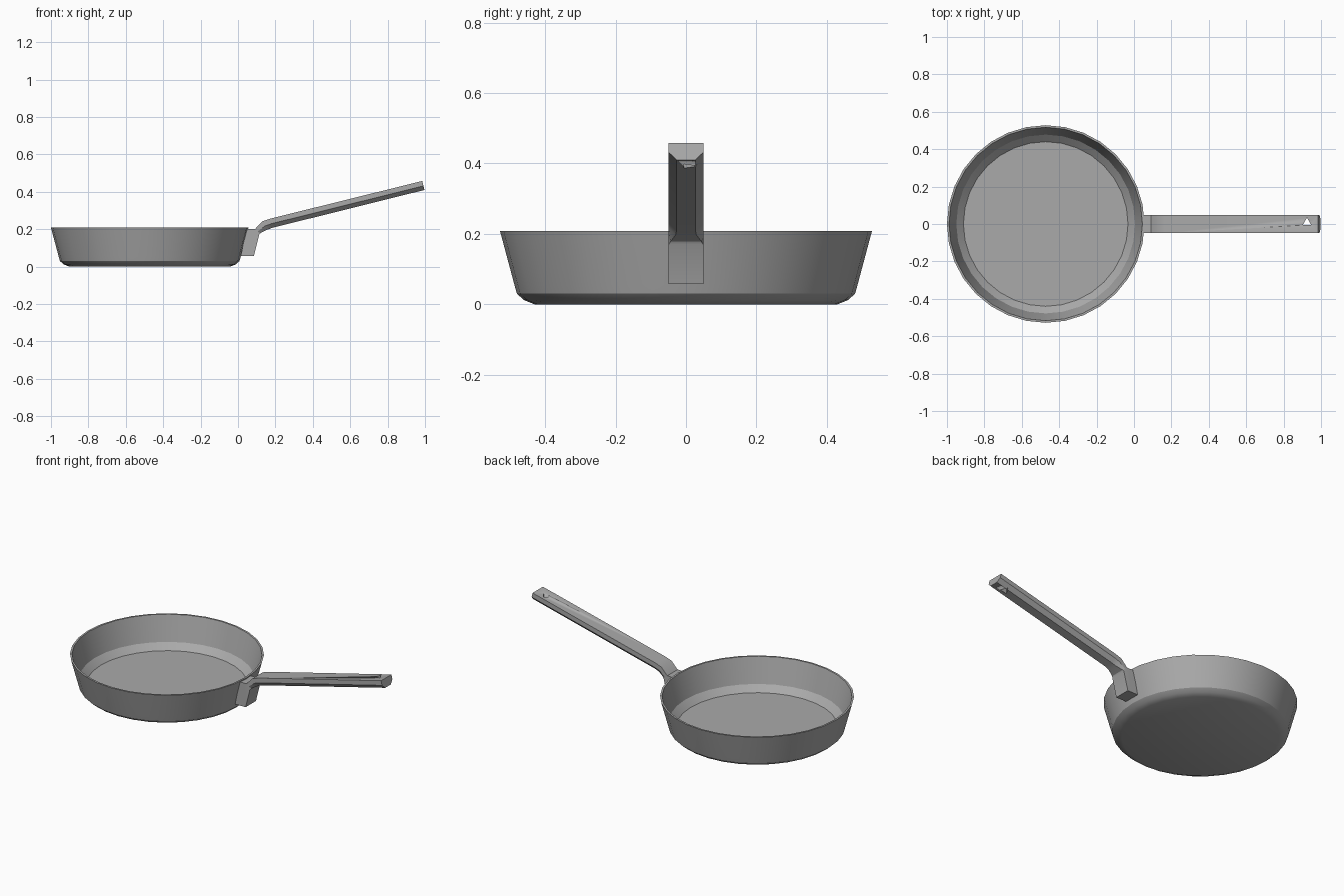
import bpy, bmesh, math
from mathutils import Vector

cube = bpy.data.objects.get("Cube")
if cube:
    bpy.data.objects.remove(cube, do_unlink=True)

steel = bpy.data.materials.new("grey metal")
steel.use_nodes = True
grey = (0.4, 0.4, 0.4, 1)
steel.diffuse_color = grey
steel.node_tree.nodes["Principled BSDF"].inputs["Base Color"].default_value = grey


def finish(name, bm, angle):
    bmesh.ops.recalc_face_normals(bm, faces=bm.faces)
    mesh = bpy.data.meshes.new(name)
    bm.to_mesh(mesh)
    bm.free()
    mesh.materials.append(steel)
    obj = bpy.data.objects.new(name, mesh)
    bpy.context.collection.objects.link(obj)
    bpy.ops.object.select_all(action='DESELECT')
    obj.select_set(True)
    bpy.context.view_layer.objects.active = obj
    bpy.ops.object.shade_smooth_by_angle(angle=math.radians(angle))
    return obj


def bridge(bm, rings):
    for a, b in zip(rings, rings[1:]):
        n = len(a)
        for i in range(n):
            j = (i + 1) % n
            bm.faces.new((a[i], a[j], b[j], b[i]))
    bm.faces.new(rings[0])
    bm.faces.new(rings[-1])


# Pan bowl: outer wall up, over the thin rim, down to the inner floor
SEGMENTS = 32
PAN_X = -0.472
profile = [(0.43, 0.0), (0.46, 0.012), (0.48, 0.03), (0.487, 0.055),
           (0.528, 0.208), (0.517, 0.208), (0.478, 0.06), (0.44, 0.025)]
bm = bmesh.new()
rings = []
for r, z in profile:
    ring = []
    for i in range(SEGMENTS):
        a = math.tau * i / SEGMENTS
        ring.append(bm.verts.new((PAN_X + r * math.cos(a), r * math.sin(a), z)))
    rings.append(ring)
bridge(bm, rings)
finish("pan_bowl", bm, 30)

# Handle: bracket against the wall, bend, then a long bar with a rounded underside
# Each section: upper point, lower point (x, z), width ratio of the underside
sections = [((0.015, 0.058), (0.085, 0.058), 1.0),
            ((0.045, 0.2), (0.113, 0.17), 1.0),
            ((0.09, 0.2), (0.118, 0.178), 0.9),
            ((0.13, 0.242), (0.155, 0.197), 0.6),
            ((0.17, 0.256), (0.185, 0.208), 0.55),
            ((0.985, 0.458), (0.997, 0.41), 0.55)]
HALF = 0.049
bm = bmesh.new()
rings = []
for top, low, ratio in sections:
    t, b = Vector((top[0], 0, top[1])), Vector((low[0], 0, low[1]))
    ring = []
    for side, depth in ((-1, 0), (1, 0), (1, 0.55), (ratio, 1), (-ratio, 1), (-1, 0.55)):
        p = t.lerp(b, depth)
        ring.append(bm.verts.new((p.x, side * HALF, p.z)))
    rings.append(ring)
bridge(bm, rings)
handle = finish("handle", bm, 30)

# Hanging hole near the handle tip
bm = bmesh.new()
bmesh.ops.create_cone(bm, cap_ends=True, segments=3, radius1=0.026, radius2=0.026, depth=0.4)
bmesh.ops.translate(bm, verts=bm.verts, vec=(0.925, 0.008, 0.43))
cutter = finish("hole_cutter", bm, 30)
cutter.hide_render = True
cutter.hide_set(True)
cut = handle.modifiers.new("hanging hole", 'BOOLEAN')
cut.operation = 'DIFFERENCE'
cut.solver = 'EXACT'
cut.object = cutter
